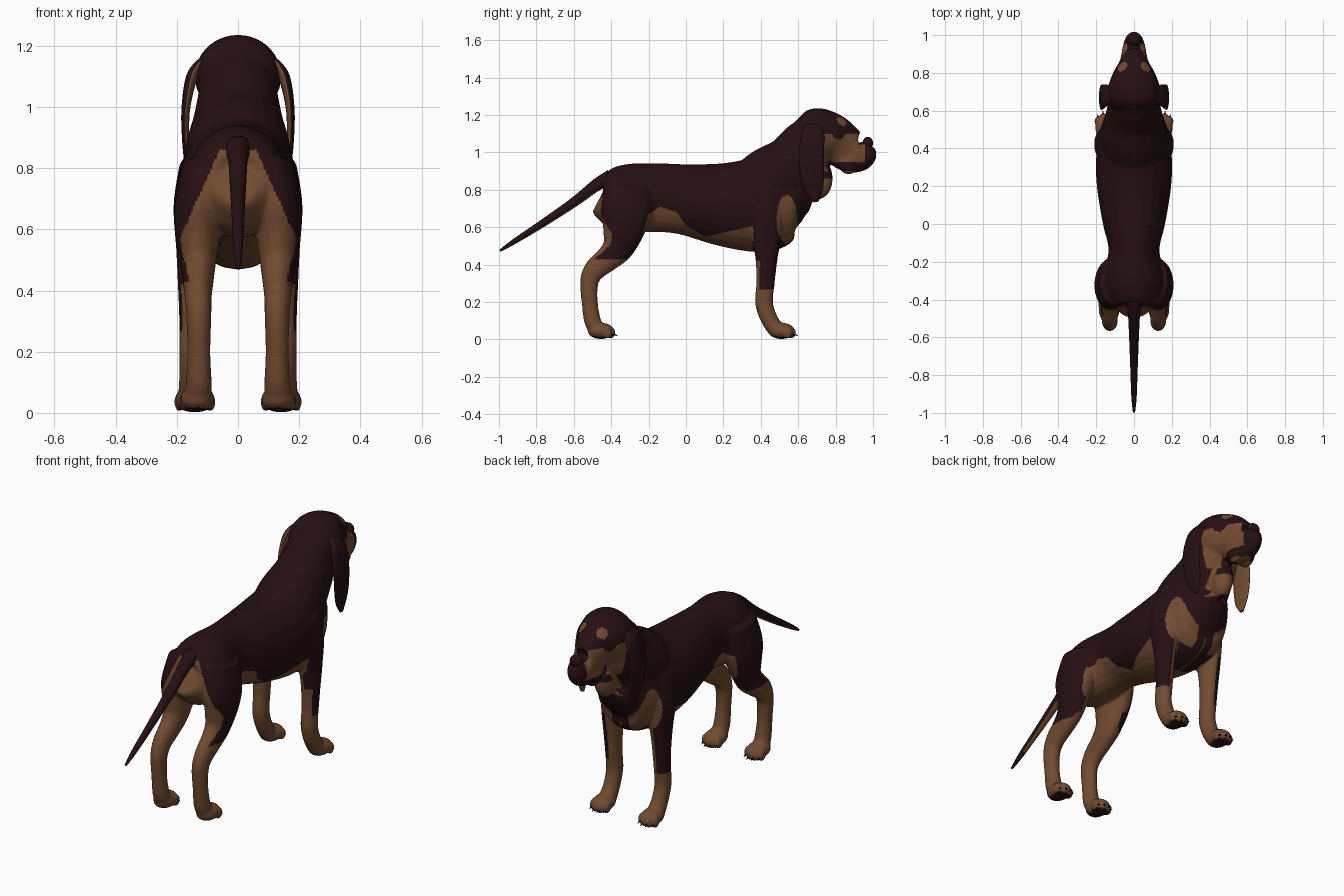
import bpy, bmesh, math
from mathutils import Vector, Matrix

cube = bpy.data.objects.get("Cube")
if cube:
    bpy.data.objects.remove(cube)


def material(name, rgb):
    m = bpy.data.materials.new(name)
    m.use_nodes = True
    m.diffuse_color = (*rgb, 1)
    bsdf = m.node_tree.nodes["Principled BSDF"]
    bsdf.inputs["Base Color"].default_value = (*rgb, 1)
    bsdf.inputs["Roughness"].default_value = 0.8
    return m


DARK = material("dark brown coat", (0.019, 0.005, 0.006))
TAN = material("tan markings", (0.165, 0.07, 0.03))
BLACK = material("black claws and eyes", (0.008, 0.005, 0.005))


def spline(pts, steps=5):
    """Smooth interpolation through rows of numbers."""
    out = []
    for i in range(len(pts) - 1):
        a, b, c, d = (pts[max(i - 1, 0)], pts[i], pts[i + 1], pts[min(i + 2, len(pts) - 1)])
        for k in range(steps):
            t = k / steps
            out.append([0.5 * (2 * q + (r - p) * t + (2 * p - 5 * q + 4 * r - s) * t * t
                               + (3 * q - p - 3 * r + s) * t ** 3)
                        for p, q, r, s in zip(a, b, c, d)])
    return out + [list(pts[-1])]


def tube(bm, pts, side=1, segments=24):
    """Loft ellipses (x, y, z, half width, half depth) along a path."""
    rows = spline([(side * p[0], *p[1:]) for p in pts])
    centres = [Vector(r[:3]) for r in rows]
    rings = []
    for i, r in enumerate(rows):
        tangent = centres[min(i + 1, len(rows) - 1)] - centres[max(i - 1, 0)]
        across = Vector((1, 0, 0))
        normal = tangent.cross(across).normalized()
        ring = []
        for k in range(segments):
            a = math.tau * k / segments
            ring.append(bm.verts.new(centres[i] + across * r[3] * math.cos(a)
                                     + normal * r[4] * math.sin(a)))
        rings.append(ring)
    faces = [bm.faces.new(rings[0]), bm.faces.new(rings[-1][::-1])]
    for lo, hi in zip(rings, rings[1:]):
        for k in range(segments):
            n = (k + 1) % segments
            faces.append(bm.faces.new((lo[k], hi[k], hi[n], lo[n])))
    bmesh.ops.recalc_face_normals(bm, faces=faces)


def ball(bm, centre, radii):
    m = Matrix.Translation(centre) @ Matrix.Diagonal((*radii, 1))
    bmesh.ops.create_uvsphere(bm, u_segments=20, v_segments=12, radius=1, matrix=m)


def finish(name, bm, rule=None, mats=(DARK, TAN), fuse=False):
    """Turn a bmesh into an object, optionally fused, and colour faces by a rule."""
    mesh = bpy.data.meshes.new(name)
    bm.to_mesh(mesh)
    bm.free()
    ob = bpy.data.objects.new(name, mesh)
    bpy.context.collection.objects.link(ob)
    if fuse:
        remesh = ob.modifiers.new("fuse", "REMESH")
        remesh.mode, remesh.voxel_size = "VOXEL", 0.008
        soft = ob.modifiers.new("soften", "SMOOTH")
        soft.factor, soft.iterations = 0.5, 7
        deps = bpy.context.evaluated_depsgraph_get()
        mesh = bpy.data.meshes.new_from_object(ob.evaluated_get(deps))
        ob.modifiers.clear()
        ob.data = mesh
        mesh.name = name
    mesh.materials.clear()
    for m in mats:
        mesh.materials.append(m)
    for p in mesh.polygons:
        p.use_smooth = True
        p.material_index = int(rule(p.center, p.normal)) if rule else 0
    return ob


def height_at(y, pts):
    for (a, za), (b, zb) in zip(pts, pts[1:]):
        if a <= y <= b:
            return za + (zb - za) * (y - a) / (b - a)
    return -1


def inside(y, z, cy, cz, ry, rz):
    return ((y - cy) / ry) ** 2 + ((z - cz) / rz) ** 2 < 1


FLANK = [(-0.25, 0.5), (-0.2, 0.67), (-0.14, 0.71), (-0.05, 0.68), (0, 0.61),
         (0.1, 0.55), (0.2, 0.57), (0.37, 0.61)]


def coat(c, n):
    """True where the coat is tan."""
    ax, y, z = abs(c.x), c.y, c.z
    out = n.x if c.x > 0 else -n.x
    if z < 0.02 and n.z < -0.8:                      # paw pads
        return False
    if y > 0.7 and z > 0.9:                          # face
        if (c - Vector((math.copysign(0.055, c.x), 0.825, 1.16))).length < 0.032:
            return True
        eye = inside(y, z, 0.815, 1.105, 0.035, 0.035)
        lip = z < 0.945 and y > 0.79
        return ax > 0.035 and z < 1.1 and y < 0.955 and not eye and not lip
    if y > 0.66 and z > 0.76:                        # throat
        return ax < 0.07 and n.z < 0
    if y < -0.2:                                     # hind legs and rump
        behind = n.y < -0.45 and y < -0.3 and z < 0.86 and ax < 0.06 + (0.86 - z) * 0.45
        inner = out < -0.1 and z < 0.64
        if z < 0.43 or behind or inner or (z < 0.62 and n.z < -0.6):
            return True
    if y > 0.36:                                     # front legs and chest
        leg = z < 0.27 or (out < 0 and z < 0.56) or (y < 0.395 and z < 0.42)
        return leg or (ax > 0.05 and inside(y, z, 0.54, 0.64, 0.055, 0.13))
    return z < height_at(y, FLANK)                   # flank and belly


# Torso, neck and head
body = bmesh.new()
tube(body, [(0, -0.465, 0.75, 0.05, 0.06), (0, -0.45, 0.745, 0.1, 0.11),
            (0, -0.4, 0.745, 0.145, 0.16), (0, -0.3, 0.755, 0.165, 0.184),
            (0, -0.14, 0.758, 0.135, 0.184), (0, 0, 0.748, 0.165, 0.19),
            (0, 0.2, 0.722, 0.197, 0.224), (0, 0.36, 0.718, 0.2, 0.25),
            (0, 0.48, 0.73, 0.185, 0.245), (0, 0.58, 0.74, 0.15, 0.19),
            (0, 0.64, 0.73, 0.095, 0.11), (0, 0.67, 0.72, 0.04, 0.04)])
tube(body, [(0, 0.36, 0.75, 0.17, 0.19), (0, 0.46, 0.84, 0.175, 0.195),
            (0, 0.575, 0.94, 0.15, 0.165), (0, 0.65, 1.04, 0.13, 0.145),
            (0, 0.7, 1.09, 0.12, 0.12)])
tube(body, [(0, 0.575, 1.12, 0.05, 0.05), (0, 0.62, 1.11, 0.12, 0.11),
            (0, 0.7, 1.1, 0.142, 0.138), (0, 0.78, 1.075, 0.118, 0.132),
            (0, 0.83, 1.045, 0.085, 0.12), (0, 0.87, 1.01, 0.07, 0.115),
            (0, 0.92, 0.995, 0.064, 0.103), (0, 0.955, 1.005, 0.054, 0.078),
            (0, 0.977, 1.04, 0.036, 0.04)])
ball(body, (0, 0.71, 0.86), (0.055, 0.075, 0.11))

HIND = [(0.1, -0.3, 0.82, 0.08, 0.13), (0.125, -0.32, 0.68, 0.083, 0.137),
        (0.132, -0.335, 0.58, 0.073, 0.112), (0.13, -0.365, 0.49, 0.058, 0.085),
        (0.13, -0.42, 0.43, 0.05, 0.068), (0.13, -0.485, 0.375, 0.044, 0.06),
        (0.128, -0.517, 0.31, 0.041, 0.05), (0.128, -0.515, 0.2, 0.038, 0.043),
        (0.128, -0.5, 0.1, 0.042, 0.045), (0.132, -0.475, 0.05, 0.045, 0.04)]
FRONT = [(0.12, 0.4, 0.82, 0.07, 0.1), (0.138, 0.42, 0.68, 0.073, 0.1),
         (0.148, 0.43, 0.53, 0.054, 0.076), (0.15, 0.43, 0.42, 0.047, 0.058),
         (0.15, 0.425, 0.3, 0.042, 0.049), (0.15, 0.417, 0.2, 0.042, 0.048),
         (0.15, 0.44, 0.12, 0.042, 0.046), (0.15, 0.475, 0.06, 0.046, 0.045)]
EAR = [(0.115, 0.69, 1.15, 0.02, 0.04), (0.15, 0.68, 1.1, 0.02, 0.06),
       (0.171, 0.67, 0.99, 0.014, 0.067), (0.17, 0.675, 0.88, 0.012, 0.063),
       (0.162, 0.685, 0.8, 0.011, 0.048), (0.155, 0.695, 0.735, 0.007, 0.014)]

for side, label in ((1, "left"), (-1, "right")):
    # Lips, legs and paws join the body
    ball(body, (side * 0.038, 0.87, 0.952), (0.034, 0.06, 0.07))
    for leg, part, x, y in ((HIND, "hind", 0.132, -0.455), (FRONT, "front", 0.15, 0.51)):
        tube(body, leg, side)
        ball(body, (side * x, y, 0.046), (0.056, 0.072, 0.044))
        claws = bmesh.new()
        for k in range(4):
            off = (k - 1.5) * 0.028
            reach = 0.052 if k in (1, 2) else 0.034
            tx = side * x + off
            ball(body, (tx, y + reach, 0.036), (0.017, 0.027, 0.032))
            aim = Matrix.Translation((tx, y + reach + 0.025, 0.025)) @ Matrix.Rotation(-2.0, 4, "X")
            bmesh.ops.create_cone(claws, cap_ends=True, segments=8, radius1=0.007,
                                  radius2=0.001, depth=0.026, matrix=aim)
        finish(f"{part}_{label}_claws", claws, mats=(BLACK,))
    # Ears are dark outside and tan inside
    ear = bmesh.new()
    tube(ear, EAR, side)
    finish(f"{label}_ear", ear, lambda c, n, s=side: n.x * s < -0.15)
    # Eyes
    eye = bmesh.new()
    ball(eye, (side * 0.072, 0.828, 1.103), (0.016, 0.016, 0.014))
    finish(f"{label}_eye", eye, mats=(BLACK,))

finish("body", body, coat, fuse=True)

# Nose
nose = bmesh.new()
ball(nose, (0, 0.972, 1.05), (0.036, 0.028, 0.033))
finish("nose", nose)

# Tail, tan beneath
tail = bmesh.new()
tube(tail, [(0, -0.4, 0.87, 0.045, 0.04), (0, -0.48, 0.825, 0.032, 0.033),
            (0, -0.6, 0.733, 0.026, 0.026), (0, -0.78, 0.612, 0.019, 0.02),
            (0, -0.92, 0.523, 0.014, 0.014), (0, -0.995, 0.474, 0.006, 0.006)])
finish("tail", tail, lambda c, n: n.z < -0.55 and -0.9 < c.y < -0.46)
